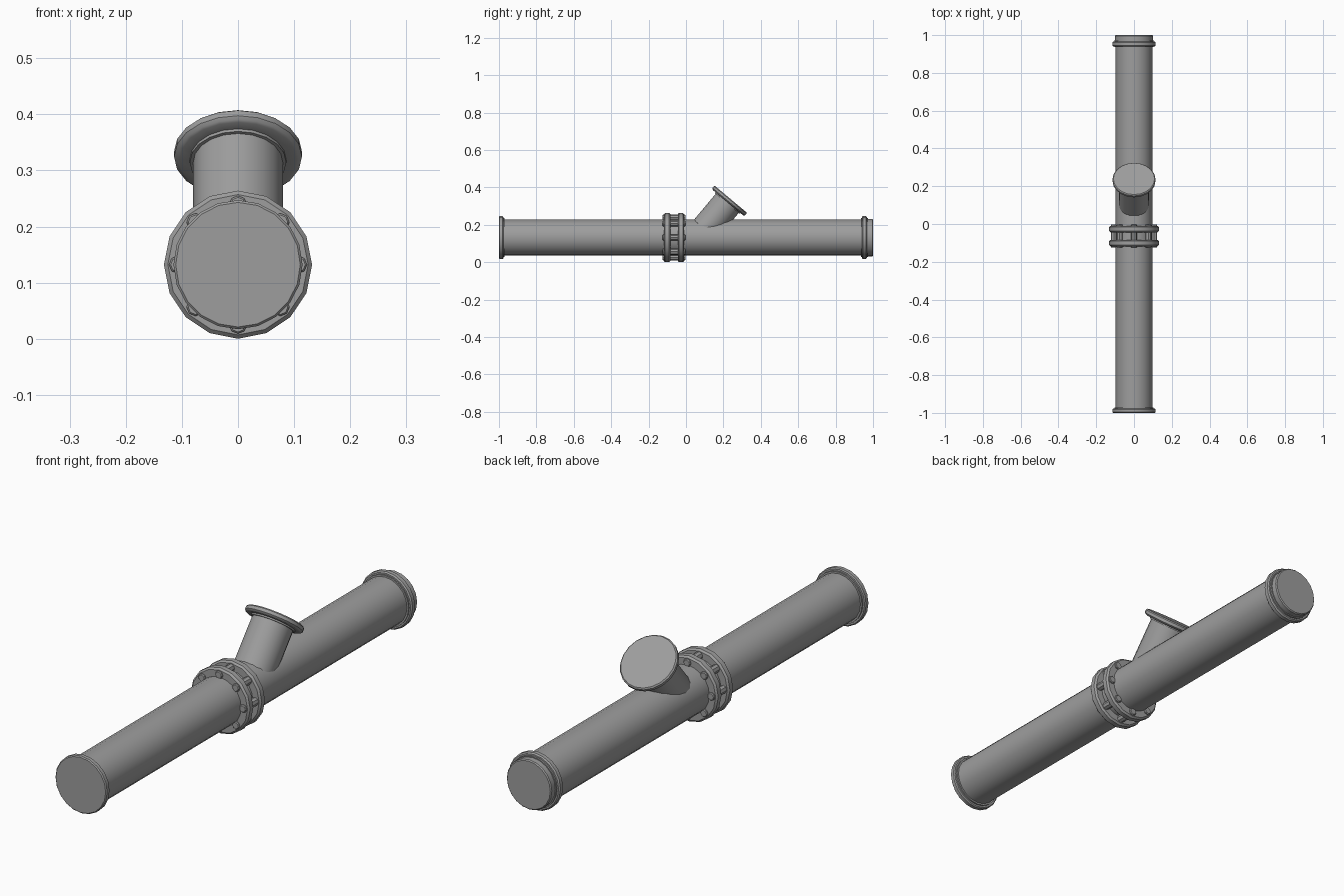
import bpy, bmesh, math
from mathutils import Matrix, Vector

cube = bpy.data.objects.get("Cube")
if cube:
    bpy.data.objects.remove(cube, do_unlink=True)

metal = bpy.data.materials.new("grey metal")
metal.use_nodes = True
GREY = (0.34, 0.34, 0.34, 1)
metal.diffuse_color = GREY
metal.node_tree.nodes["Principled BSDF"].inputs["Base Color"].default_value = GREY

AXIS_Z = 0.132
PIPE_R = 0.097
FLANGE_R = 0.115
ALONG = math.radians(-90)   # turns local z to +y
TILT = math.radians(-40)    # branch leans towards the back


def lathe(name, profile, sides, location, tilt):
    """Spin (height, radius) points into a closed solid about a tilted axis."""
    bm = bmesh.new()
    points = [(profile[0][0], 0)] + profile + [(profile[-1][0], 0)]
    verts = [bm.verts.new((r, 0, h)) for h, r in points]
    edges = [bm.edges.new(pair) for pair in zip(verts, verts[1:])]
    bmesh.ops.spin(bm, geom=verts + edges, cent=(0, 0, 0), axis=(0, 0, 1),
                   angle=math.tau, steps=sides, use_merge=True)
    bmesh.ops.remove_doubles(bm, verts=bm.verts[:], dist=0.0001)
    bmesh.ops.recalc_face_normals(bm, faces=bm.faces[:])
    bm.transform(Matrix.Translation(location) @ Matrix.Rotation(tilt, 4, 'X'))
    mesh = bpy.data.meshes.new(name)
    bm.to_mesh(mesh)
    bm.free()
    mesh.materials.append(metal)
    obj = bpy.data.objects.new(name, mesh)
    bpy.context.collection.objects.link(obj)
    bpy.ops.object.select_all(action='DESELECT')
    obj.select_set(True)
    bpy.context.view_layer.objects.active = obj
    bpy.ops.object.shade_smooth_by_angle(angle=math.radians(30))
    return obj


def disc(start, end, radius, bevel=0.005):
    """Profile of a disc with chamfered rims."""
    return [(start, radius - bevel), (start + bevel, radius),
            (end - bevel, radius), (end, radius - bevel)]


def along(name, profile, sides=20):
    return lathe(name, profile, sides, Vector((0, 0, AXIS_Z)), ALONG)


# Main pipe with its end flanges
along("main_pipe", [(-0.99, PIPE_R), (0.96, PIPE_R)])
along("front_flange", disc(-1, -0.977, FLANGE_R, 0.004) + [(-0.977, 0.104), (-0.971, 0.104)])
along("back_flange", [(0.936, 0.104), (0.941, 0.104)] + disc(0.941, 0.967, FLANGE_R)
      + [(0.967, 0.104), (0.974, 0.104)])
along("back_cap", disc(0.96, 1, 0.1, 0.004))

# Bolted coupling in the middle
along("coupling_front_ring", disc(-0.118, -0.084, 0.132, 0.007), 16)
along("coupling_back_ring", disc(-0.044, -0.01, 0.132, 0.007), 16)
for i in range(8):
    a = i * math.tau / 8
    spot = Vector((0.107 * math.cos(a), 0, AXIS_Z + 0.107 * math.sin(a)))
    lathe(f"coupling_bolt_{i + 1}", disc(-0.125, -0.003, 0.016, 0.003), 8, spot, ALONG)

# Slanted branch with a closed flange
base = Vector((0, 0.067, AXIS_Z))
lathe("branch_pipe", [(0, 0.08), (0.25, 0.08)], 20, base, TILT)
lathe("branch_flange", [(0.238, 0.086), (0.244, 0.086), (0.244, 0.104)]
      + disc(0.246, 0.268, 0.114, 0.005), 20, base, TILT)
